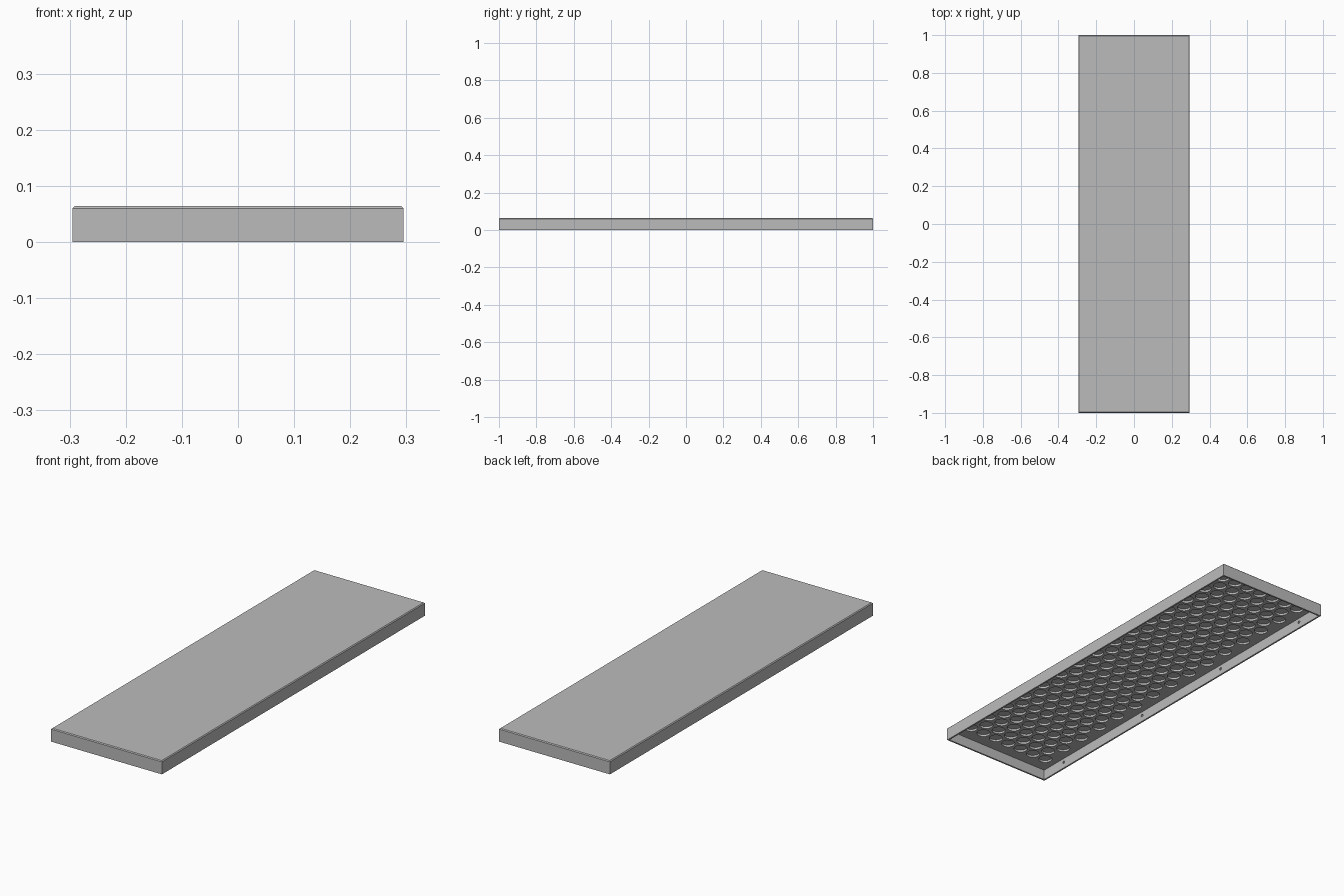
import bpy, bmesh, math
from mathutils import Matrix, Vector

cube = bpy.data.objects.get("Cube")
if cube:
    bpy.data.objects.remove(cube, do_unlink=True)

W, L, H = 0.59, 2.0, 0.064      # outer size
WALL, FLOOR, BEVEL = 0.008, 0.05, 0.004
PITCH, CELL_R = 0.075, 0.031

grey = bpy.data.materials.new("plain grey")
grey.use_nodes = True
colour = (0.5, 0.5, 0.5, 1)
grey.diffuse_color = colour
grey.node_tree.nodes["Principled BSDF"].inputs["Base Color"].default_value = colour


def make(name, bm, helper=False):
    mesh = bpy.data.meshes.new(name)
    bm.to_mesh(mesh)
    bm.free()
    ob = bpy.data.objects.new(name, mesh)
    bpy.context.collection.objects.link(ob)
    mesh.materials.append(grey)
    if helper:
        ob.hide_render = True
        ob.hide_set(True)
    return ob


def box(bm, size, z0):
    m = Matrix.Translation((0, 0, z0 + size[2] / 2)) @ Matrix.Diagonal((*size, 1))
    return bmesh.ops.create_cube(bm, size=1, matrix=m)["verts"]


def cylinder(bm, r, depth, matrix, sides=16):
    bmesh.ops.create_cone(bm, cap_ends=True, segments=sides, radius1=r,
                          radius2=r, depth=depth, matrix=matrix)


def cut(ob, cutter):
    mod = ob.modifiers.new(cutter.name, 'BOOLEAN')
    mod.operation = 'DIFFERENCE'
    mod.solver = 'EXACT'
    mod.object = cutter


# Outer tray body with chamfered top edges
bm = bmesh.new()
box(bm, (W, L, H), 0)
top_edges = [e for e in bm.edges if all(v.co.z > H - 0.001 for v in e.verts)]
bmesh.ops.bevel(bm, geom=top_edges, offset=BEVEL, segments=1, affect='EDGES')
tray = make("tray", bm)

# Open hollow underneath
bm = bmesh.new()
box(bm, (W - 2 * WALL, L - 2 * WALL, FLOOR + 0.02), -0.02)
cut(tray, make("hollow_cutter", bm, True))

# Staggered round pockets in the underside of the panel
bm = bmesh.new()
step = PITCH * math.sqrt(3) / 2
for row in range(-14, 15):
    count = 7 if row % 2 == 0 else 6
    for col in range(count):
        x = (col - (count - 1) / 2) * PITCH
        cylinder(bm, CELL_R, 0.02, Matrix.Translation((x, row * step, FLOOR)))
cut(tray, make("pocket_cutter", bm, True))

# Small blind holes on the inside of the long walls
bm = bmesh.new()
for side in (-1, 1):
    for i in range(4):
        pos = Vector((side * (W / 2 - WALL), (i - 1.5) * 0.567, 0.03))
        turn = Matrix.Rotation(math.pi / 2, 4, 'Y')
        cylinder(bm, 0.007, 0.01, Matrix.Translation(pos) @ turn, 12)
cut(tray, make("screw_hole_cutter", bm, True))
